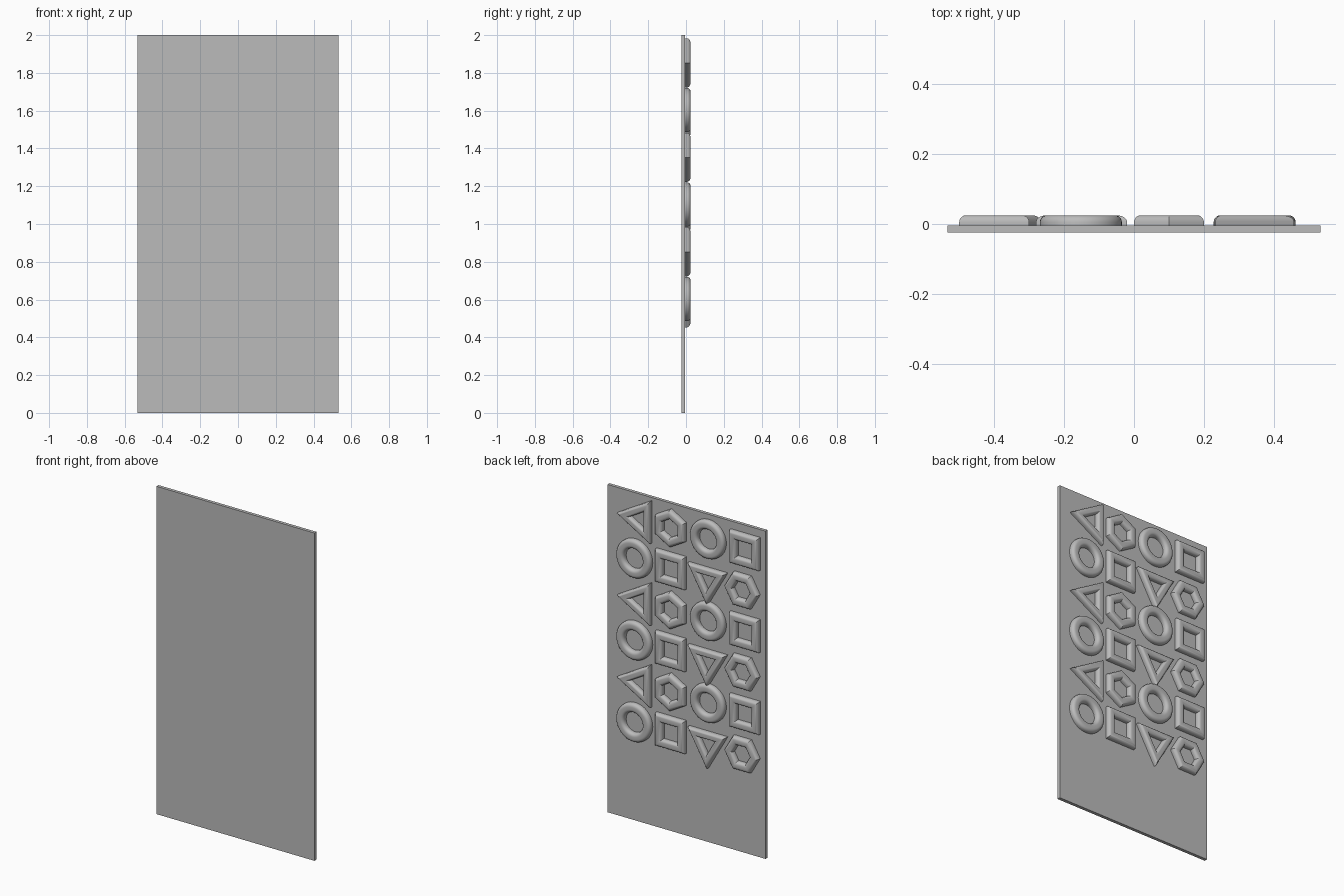
import bpy, bmesh, math

if "Cube" in bpy.data.objects:
    bpy.data.objects.remove(bpy.data.objects["Cube"])

grey = bpy.data.materials.new("plain grey")
grey.diffuse_color = (0.5, 0.5, 0.5, 1)
grey.use_nodes = True
grey.node_tree.nodes["Principled BSDF"].inputs["Base Color"].default_value = grey.diffuse_color

BACK = -0.005    # back face of the panel, where the rings sit
TOP = 0.025      # outer face of the rings


def finish(name, bm):
    bmesh.ops.recalc_face_normals(bm, faces=bm.faces)
    mesh = bpy.data.meshes.new(name)
    bm.to_mesh(mesh)
    bm.free()
    mesh.materials.append(grey)
    ob = bpy.data.objects.new(name, mesh)
    bpy.context.collection.objects.link(ob)
    return ob


def ring(name, x, z, sides, apothem, width, fillet, turn):
    """Rounded ring with mitred corners, lying against the panel."""
    inner = apothem - width
    # cross-section: outer wall, outer fillet, inner fillet, inner wall
    profile = [(apothem, BACK - 0.002)]
    for centre, start in ((apothem - fillet, 0), (inner + fillet, 90)):
        for i in range(6):
            a = math.radians(start + 18 * i)
            profile.append((centre + fillet * math.cos(a),
                            TOP - fillet + fillet * math.sin(a)))
    profile.append((inner, BACK - 0.002))
    mitre = 1 / math.cos(math.pi / sides)
    bm = bmesh.new()
    loops = []
    for s in range(sides):
        a = math.radians(turn) + 2 * math.pi * s / sides
        loops.append([bm.verts.new((x + r * mitre * math.cos(a), y,
                                    z + r * mitre * math.sin(a)))
                      for r, y in profile])
    n = len(profile)
    for s in range(sides):
        p, q = loops[s], loops[(s + 1) % sides]
        for i in range(n):
            j = (i + 1) % n
            bm.faces.new((p[i], p[j], q[j], q[i]))
    ob = finish(name, bm)
    bpy.ops.object.select_all(action='DESELECT')
    ob.select_set(True)
    bpy.context.view_layer.objects.active = ob
    bpy.ops.object.shade_smooth_by_angle(angle=math.radians(25))


# flat panel
bm = bmesh.new()
bmesh.ops.create_cube(bm, size=1)
for v in bm.verts:
    v.co = (v.co.x * 1.066, -0.015 + v.co.y * 0.02, 1 + v.co.z * 2)
finish("panel", bm)

# ring shapes: sides, apothem, width, fillet
TRIANGLE = (3, 0.075, 0.044, 0.018)
SQUARE = (4, 0.1, 0.05, 0.02)
HEXAGON = (6, 0.1, 0.05, 0.02)
CIRCLE = (48, 0.117, 0.055, 0.02)

# three repeats of two staggered rows
for k in range(3):
    upper = 1.853 - 0.5 * k
    lower = upper - 0.25
    for name, x, z, shape, turn in (
            ("triangle_ring", 0.308, upper, TRIANGLE, 0),
            ("hexagon_ring", 0.10, upper, HEXAGON, 90),
            ("round_ring", -0.152, upper, CIRCLE, 0),
            ("square_ring", -0.40, upper, SQUARE, 45),
            ("round_ring", 0.345, lower, CIRCLE, 0),
            ("square_ring", 0.10, lower, SQUARE, 45),
            ("triangle_ring", -0.15, lower, TRIANGLE, -90),
            ("hexagon_ring", -0.383, lower, HEXAGON, 0)):
        ring(name, x, z, *shape, turn)
